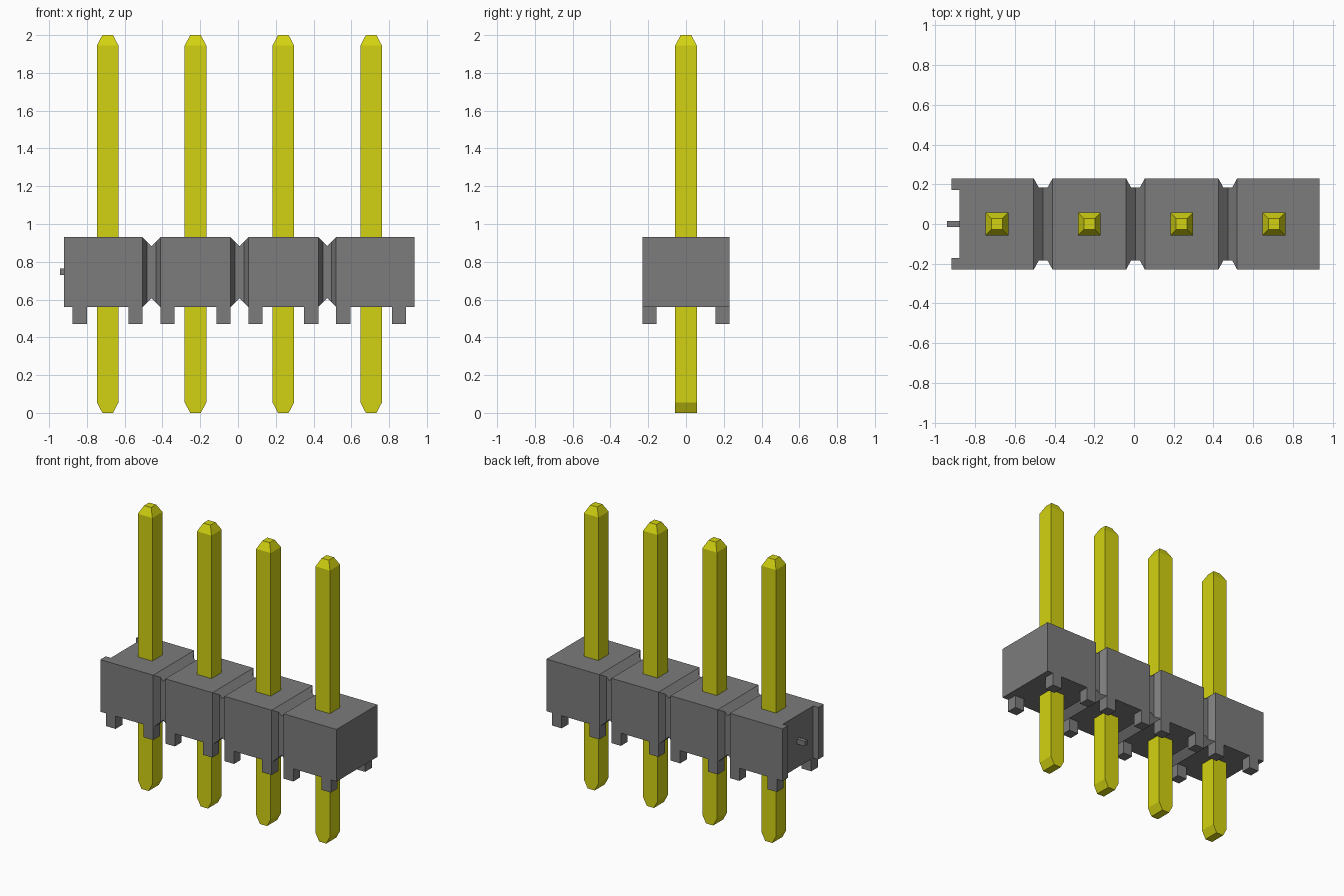
import bpy
import bmesh

cube = bpy.data.objects.get("Cube")
if cube:
    bpy.data.objects.remove(cube, do_unlink=True)

PITCH = 0.465
PIN_X = [-0.69 + PITCH * i for i in range(4)]
X_MIN, X_MAX = -0.92, 0.935
Z_LOW, Z_HIGH = 0.56, 0.93
HALF_Y = 0.23
SLOT_Y = 0.17        # half width of the slot in the end wall
SLOT_X = -0.88       # floor of that slot


def make_material(name, colour):
    mat = bpy.data.materials.new(name)
    mat.use_nodes = True
    mat.diffuse_color = colour
    mat.node_tree.nodes["Principled BSDF"].inputs["Base Color"].default_value = colour
    return mat


grey = make_material("grey plastic", (0.20, 0.20, 0.20, 1))
yellow = make_material("yellow metal", (0.65, 0.65, 0.006, 1))


def finish(name, bm, mat):
    bmesh.ops.recalc_face_normals(bm, faces=bm.faces)
    mesh = bpy.data.meshes.new(name)
    bm.to_mesh(mesh)
    bm.free()
    mesh.materials.append(mat)
    obj = bpy.data.objects.new(name, mesh)
    bpy.context.collection.objects.link(obj)
    return obj


def loft(bm, rings):
    """Skin closed rings of points; return the rings of vertices."""
    loops = [[bm.verts.new(p) for p in ring] for ring in rings]
    n = len(loops[0])
    for a, b in zip(loops, loops[1:]):
        for i in range(n):
            j = (i + 1) % n
            bm.faces.new((a[i], a[j], b[j], b[i]))
    return loops


def box(name, x0, x1, y0, y1, z0, z1, mat):
    bm = bmesh.new()
    loops = loft(bm, [[(x0, y0, z), (x1, y0, z), (x1, y1, z), (x0, y1, z)]
                      for z in (z0, z1)])
    for loop in loops:
        bm.faces.new(loop)
    return finish(name, bm, mat)


# Housing: cross-sections along x, narrowing at the grooves between blocks
def section(x, inset_y, inset_z):
    y, low, high = HALF_Y - inset_y, Z_LOW + inset_z, Z_HIGH - inset_z
    ys = (-y, -SLOT_Y, SLOT_Y, y)
    return [(x, v, low) for v in ys] + [(x, v, high) for v in reversed(ys)]


sections = [section(SLOT_X, 0, 0)]
for a, b in zip(PIN_X, PIN_X[1:]):
    mid = (a + b) / 2
    for dx, iy, iz in ((-0.0475, 0, 0), (-0.023, 0.045, 0.0245), (0, 0.045, 0.0475),
                       (0.023, 0.045, 0.0245), (0.0475, 0, 0)):
        sections.append(section(mid + dx, iy, iz))
sections.append(section(X_MAX, 0, 0))

bm = bmesh.new()
loops = loft(bm, sections)
bm.faces.new(loops[-1])
s = loops[0]
bm.faces.new((s[1], s[2], s[5], s[6]))
flanges = [bm.faces.new((s[0], s[1], s[6], s[7])),
           bm.faces.new((s[2], s[3], s[4], s[5]))]
# Flanges either side of the end slot
for flange in flanges:
    result = bmesh.ops.extrude_face_region(bm, geom=[flange])
    verts = [g for g in result["geom"] if isinstance(g, bmesh.types.BMVert)]
    bmesh.ops.translate(bm, verts=verts, vec=(X_MIN - SLOT_X, 0, 0))
    if flange.is_valid:
        bm.faces.remove(flange)
bmesh.ops.recalc_face_normals(bm, faces=bm.faces)
bmesh.ops.dissolve_limit(bm, angle_limit=0.01, verts=bm.verts, edges=bm.edges)
finish("housing", bm, grey)

# Small nub standing in the end slot
box("end_nub", -0.943, SLOT_X + 0.005, -0.014, 0.014, 0.73, 0.765, grey)


# Pins: four-sided point on top, two-sided wedge at the bottom
def pin(name, cx):
    bm = bmesh.new()
    w, tip = 0.057, 0.028
    rings = [[(cx + i * hx, j * hy, z) for i, j in ((-1, -1), (1, -1), (1, 1), (-1, 1))]
             for hx, hy, z in ((tip, w, 0), (w, w, 0.055), (w, w, 1.945), (tip, tip, 2))]
    loops = loft(bm, rings)
    bm.faces.new(loops[0])
    bm.faces.new(loops[-1])
    return finish(name, bm, yellow)


for n, cx in enumerate(PIN_X, 1):
    pin(f"pin_{n}", cx)
    # Four standoff feet under each block
    for side, sx in (("right", -1), ("left", 1)):
        for end, sy in (("front", -1), ("back", 1)):
            x0, x1 = sorted((cx + sx * 0.11, cx + sx * 0.185))
            y0, y1 = sorted((sy * 0.155, sy * HALF_Y))
            box(f"foot_{n}_{end}_{side}", x0, x1, y0, y1, 0.47, Z_LOW, grey)
